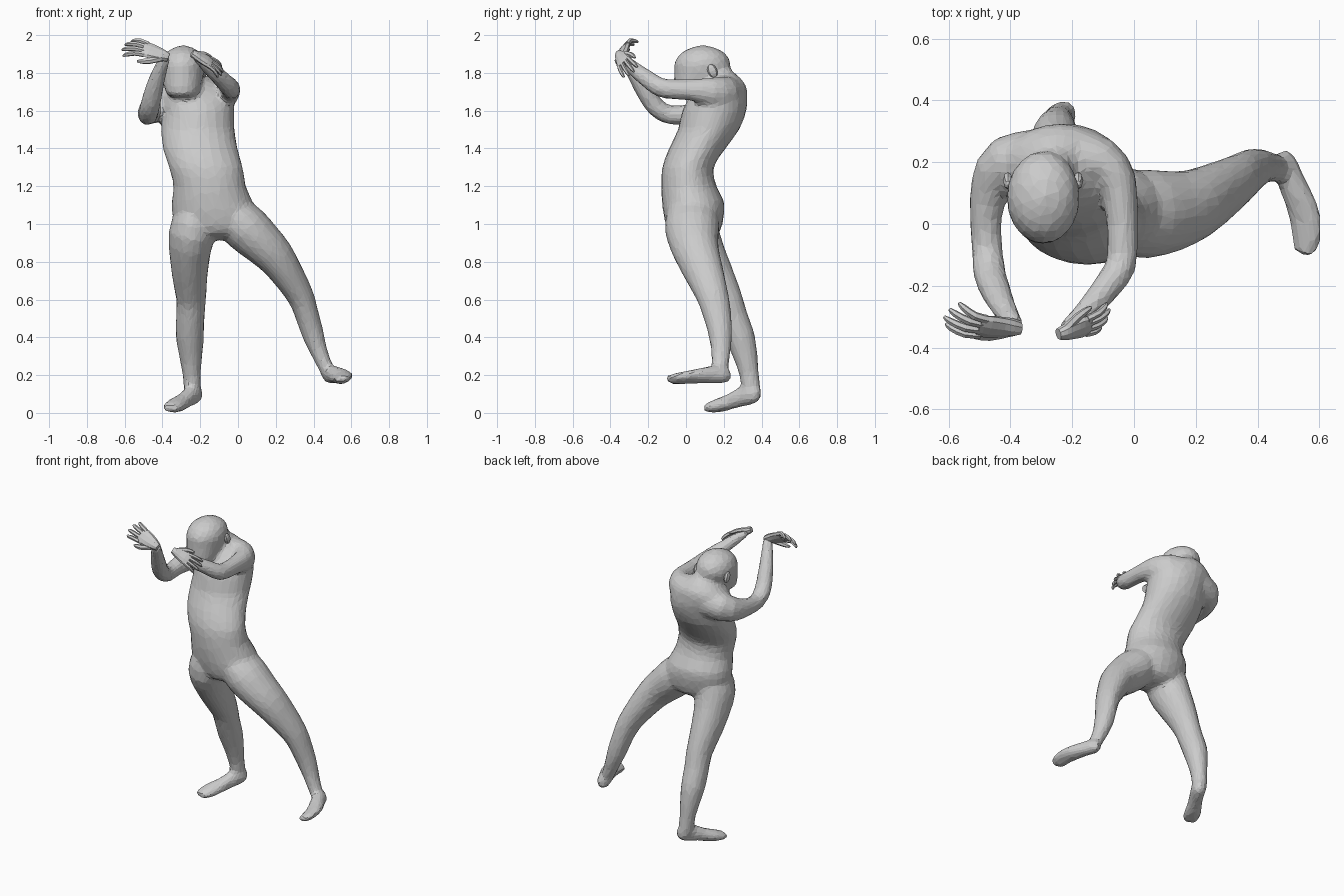
import bpy, bmesh, math
from mathutils import Vector, Matrix


def spline(rows, steps):
    """Catmull-Rom resampling of section rows."""
    out = []
    for i in range(len(rows) - 1):
        p0, p1 = rows[max(i - 1, 0)], rows[i]
        p2, p3 = rows[i + 1], rows[min(i + 2, len(rows) - 1)]
        for k in range(steps):
            t = k / steps
            out.append([0.5 * (2 * b + (c - a) * t + (2 * a - 5 * b + 4 * c - d) * t * t
                               + (3 * b - a - 3 * c + d) * t ** 3)
                        for a, b, c, d in zip(p0, p1, p2, p3)])
    out.append(list(rows[-1]))
    return out


def add_loft(bm, rows, n=16, ref=(1, 0, 0), flat=False, steps=2):
    """Skin elliptical sections (x, y, z, half width, half depth) into a capped tube."""
    rows = spline(rows, steps)
    pts = [Vector(r[:3]) for r in rows]
    rings = []
    for i, r in enumerate(rows):
        if flat:
            u, v = Vector((1, 0, 0)), Vector((0, 1, 0))
        else:
            t = (pts[min(i + 1, len(pts) - 1)] - pts[max(i - 1, 0)]).normalized()
            u = Vector(ref)
            u = (u - t * u.dot(t)).normalized()
            v = t.cross(u)
        rings.append([bm.verts.new(pts[i] + u * r[3] * math.cos(2 * math.pi * k / n)
                                   + v * r[4] * math.sin(2 * math.pi * k / n)) for k in range(n)])
    new = []
    for a, b in zip(rings, rings[1:]):
        for k in range(n):
            j = (k + 1) % n
            new.append(bm.faces.new((a[k], a[j], b[j], b[k])))
    new.append(bm.faces.new(rings[0][::-1]))
    new.append(bm.faces.new(rings[-1]))
    bmesh.ops.recalc_face_normals(bm, faces=new)


def finish(name, bm):
    me = bpy.data.meshes.new(name)
    bm.to_mesh(me)
    bm.free()
    ob = bpy.data.objects.new(name, me)
    bpy.context.collection.objects.link(ob)
    return ob


def hand(name, wrist, d, s, scale, curl):
    """Palm, four splayed fingers and a thumb; d points along the fingers, s to the thumb."""
    w, d = Vector(wrist), Vector(d).normalized()
    s = Vector(s)
    s = (s - d * s.dot(d)).normalized()
    nrm = d.cross(s) * curl
    bm = bmesh.new()

    def row(along, side, bend, a, b):
        return [*(w + (d * along + s * side + nrm * bend) * scale), a * scale, b * scale]

    add_loft(bm, [row(-.025, 0, 0, .02, .02), row(.0, 0, 0, .03, .024), row(.03, 0, 0, .038, .021),
                  row(.07, 0, 0, .045, .018), row(.1, 0, .003, .042, .013)], n=10, ref=s)
    for off, length, splay in ((.034, .085, .16), (.012, .1, .05), (-.012, .095, -.06), (-.033, .075, -.18)):
        add_loft(bm, [row(.085, off, 0, .012, .013),
                      row(.09 + length * .45, off + splay * length * .5, .006, .012, .012),
                      row(.09 + length * .85, off + splay * length * .9, .03, .01, .01),
                      row(.09 + length, off + splay * length, .046, .005, .005)], n=6, ref=s)
    add_loft(bm, [row(.01, .02, 0, .017, .016), row(.05, .05, .008, .015, .014),
                  row(.085, .062, .018, .012, .011), row(.105, .066, .024, .005, .005)], n=6, ref=s)
    return finish(name, bm)


body = bmesh.new()

# Torso
add_loft(body, [(-.12, .06, .915, .06, .05), (-.11, .045, .95, .17, .13), (-.115, .042, 1.03, .228, .157),
                (-.137, .037, 1.12, .214, .165), (-.15, .015, 1.2, .192, .147), (-.17, .01, 1.3, .196, .136),
                (-.2, .06, 1.4, .198, .15), (-.213, .12, 1.5, .195, .162), (-.21, .15, 1.6, .19, .17),
                (-.235, .175, 1.68, .2, .15), (-.245, .195, 1.74, .15, .12),
                (-.262, .19, 1.79, .075, .08)], n=24, flat=True)

# Neck and head
add_loft(body, [(-.25, .2, 1.7, .1, .1), (-.265, .175, 1.77, .078, .083), (-.285, .12, 1.84, .07, .075)])
add_loft(body, [(-.295, .015, 1.675, .06, .055), (-.295, .02, 1.69, .085, .08), (-.295, .045, 1.74, .1, .11),
                (-.295, .08, 1.8, .115, .143), (-.293, .087, 1.85, .118, .15), (-.292, .09, 1.9, .098, .123),
                (-.29, .09, 1.93, .058, .073), (-.29, .09, 1.946, .015, .02)], n=20, flat=True)

# Supporting leg and foot
add_loft(body, [(-.205, .03, 1.1, .07, .1), (-.228, .03, 1.04, .105, .13), (-.245, .035, .95, .122, .142),
                (-.255, .085, .84, .109, .126), (-.255, .15, .72, .094, .108), (-.248, .212, .6, .079, .089),
                (-.253, .248, .5, .076, .082), (-.255, .287, .4, .075, .079), (-.25, .315, .3, .062, .065),
                (-.245, .335, .2, .048, .052), (-.24, .345, .12, .046, .05), (-.24, .345, .09, .038, .038)])
add_loft(body, [(-.213, .394, .1, .02, .025), (-.225, .365, .1, .044, .05), (-.25, .31, .09, .044, .054),
                (-.29, .24, .062, .046, .043), (-.325, .18, .042, .055, .039), (-.35, .13, .03, .052, .03),
                (-.362, .1, .025, .037, .02)])

# Outstretched leg and foot
add_loft(body, [(-.08, .035, 1.11, .08, .115), (-.02, .033, 1.04, .115, .138), (.045, .033, .975, .128, .146),
                (.125, .042, .9, .117, .132), (.195, .062, .83, .103, .119), (.265, .1, .73, .086, .104),
                (.33, .14, .62, .072, .086), (.362, .163, .53, .064, .077), (.395, .182, .42, .059, .064),
                (.43, .185, .32, .046, .052), (.46, .18, .25, .04, .046), (.48, .182, .2, .037, .038)])
add_loft(body, [(.472, .232, .2, .022, .027), (.482, .205, .2, .041, .046), (.508, .14, .203, .045, .048),
                (.542, .06, .194, .053, .038), (.556, 0, .188, .055, .031), (.556, -.06, .18, .049, .026),
                (.547, -.1, .178, .032, .017)], ref=(1, 0, .35))

# Arms raised in front of the head
add_loft(body, [(-.3, .21, 1.65, .1, .1), (-.415, .2, 1.63, .09, .085), (-.463, .125, 1.6, .074, .066),
                (-.48, .02, 1.582, .055, .053), (-.475, -.08, 1.576, .051, .051), (-.468, -.155, 1.615, .051, .054),
                (-.45, -.21, 1.69, .049, .051), (-.425, -.265, 1.78, .041, .043),
                (-.395, -.315, 1.86, .032, .034), (-.385, -.33, 1.885, .028, .03)], ref=(.2, 0, 1))
add_loft(body, [(-.18, .21, 1.69, .095, .1), (-.105, .2, 1.69, .092, .08), (-.054, .135, 1.7, .078, .064),
                (-.04, .03, 1.71, .058, .053), (-.037, -.06, 1.713, .053, .051), (-.043, -.138, 1.723, .052, .05),
                (-.085, -.2, 1.765, .047, .048), (-.135, -.26, 1.81, .041, .041),
                (-.19, -.315, 1.86, .032, .033), (-.222, -.343, 1.888, .028, .029)], ref=(0, 0, 1))

# Fuse the body parts into one skin, soften the joins, reduce to coarse facets
rough = finish("body_parts", body)
fuse = rough.modifiers.new("fuse", 'REMESH')
fuse.mode = 'VOXEL'
fuse.voxel_size = .014
soften = rough.modifiers.new("soften", 'SMOOTH')
soften.factor = .5
soften.iterations = 8
reduce = rough.modifiers.new("reduce", 'DECIMATE')
reduce.ratio = .12
skin = bpy.data.meshes.new_from_object(rough.evaluated_get(bpy.context.evaluated_depsgraph_get()))
bpy.data.objects.remove(rough)
skin.name = "body"
skin.shade_flat()
bpy.context.collection.objects.link(bpy.data.objects.new("body", skin))

# Ears
for side, x in (("right", -.408), ("left", -.18)):
    bm = bmesh.new()
    bmesh.ops.create_uvsphere(bm, u_segments=8, v_segments=6, radius=1,
                              matrix=Matrix.Translation((x, .14, 1.81))
                              @ Matrix.Rotation(.4, 4, 'X') @ Matrix.Diagonal((.016, .026, .037, 1)))
    finish(side + "_ear", bm)

# Hands folded at the wrists
hand("right_hand", (-.395, -.335, 1.89), (-.95, .03, .36), (-.1, -.6, -.75), 1.14, -1)
hand("left_hand", (-.224, -.35, 1.893), (.8, .22, -.4), (-.1, .65, .7), .95, -.7)
